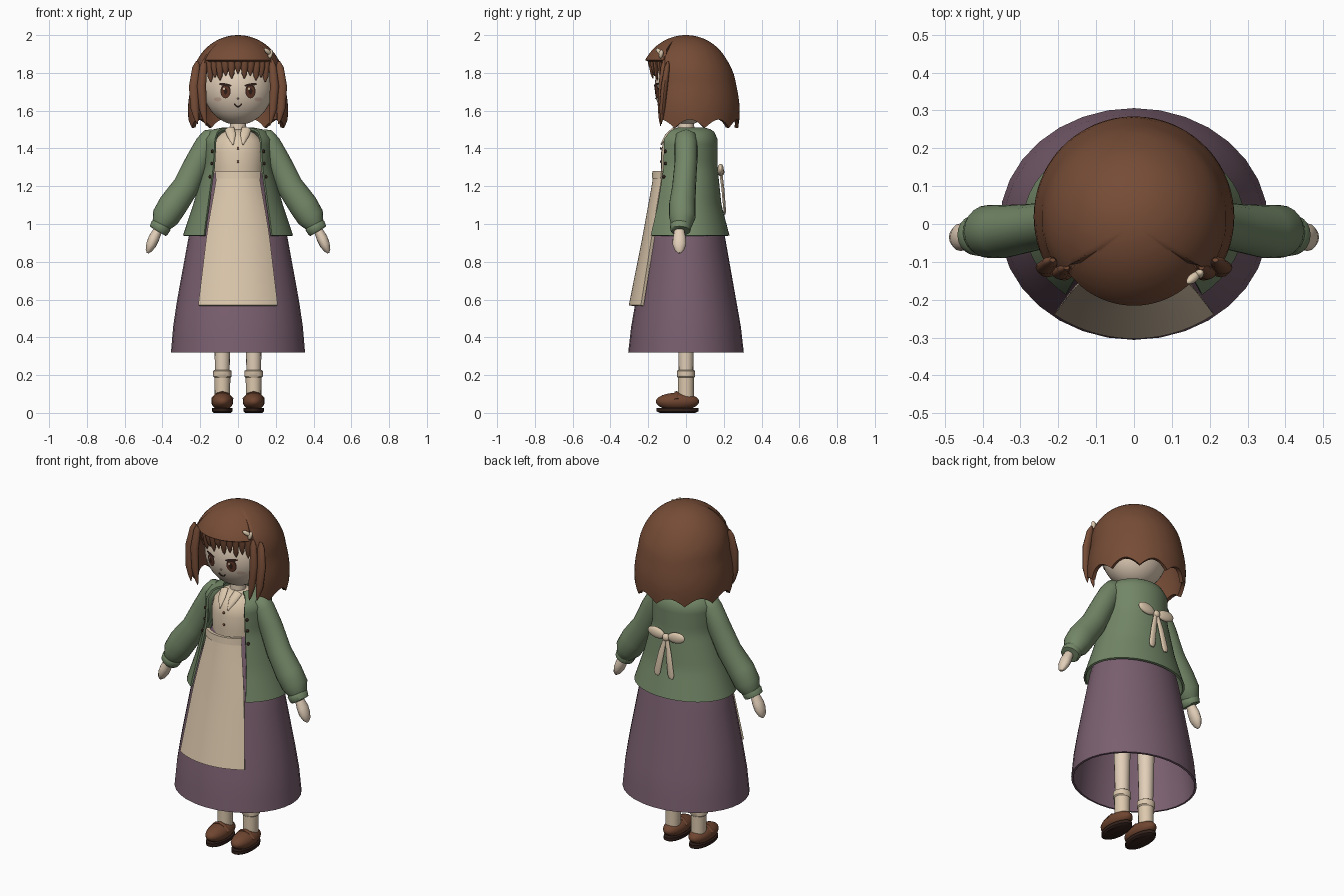
import bpy, bmesh, math
from mathutils import Vector, Euler

if "Cube" in bpy.data.objects:
    bpy.data.objects.remove(bpy.data.objects["Cube"])

MATS = {}
for mname, col in {
    "hair_brown": (.18, .072, .037), "skin": (.76, .62, .48), "cream": (.72, .58, .42),
    "jacket_green": (.17, .24, .135), "skirt_purple": (.195, .115, .16), "shoe_brown": (.16, .06, .03),
    "dark_brown": (.03, .014, .01), "eye_brown": (.12, .038, .02), "blush": (.62, .44, .34),
}.items():
    MATS[mname] = bpy.data.materials.new(mname)
    MATS[mname].diffuse_color = (*col, 1)


def finish(name, bm, mat):
    me = bpy.data.meshes.new(name)
    bm.to_mesh(me)
    bm.free()
    me.materials.append(MATS[mat])
    ob = bpy.data.objects.new(name, me)
    bpy.context.collection.objects.link(ob)
    return ob


def lerp(table, z):
    """Interpolate rows (z, values...) listed from high z to low z."""
    for a, b in zip(table, table[1:]):
        if z >= b[0]:
            t = min(1, (a[0] - z) / (a[0] - b[0]))
            t = max(0, t)
            return [p + (q - p) * t for p, q in zip(a[1:], b[1:])]
    return list(table[-1][1:])


def sheet(name, f, nu, nv, mat, thick, closed=False):
    """Curved cloth: f(u, v) with u running round the body and v running down."""
    bm = bmesh.new()
    cols = nu if closed else nu + 1
    g = [[bm.verts.new(f(u / nu, v / nv)) for v in range(nv + 1)] for u in range(cols)]
    for u in range(nu):
        a, b = g[u], g[(u + 1) % cols]
        for v in range(nv):
            bm.faces.new((a[v], a[v + 1], b[v + 1], b[v]))
    bmesh.ops.remove_doubles(bm, verts=bm.verts, dist=1e-5)
    ob = finish(name, bm, mat)
    m = ob.modifiers.new("thickness", 'SOLIDIFY')
    m.thickness, m.offset = thick, -1
    return ob


def tube(name, pts, mat, n=16):
    """Sweep of (x, y, z, half width, half depth along y)."""
    bm = bmesh.new()
    P = [Vector(p[:3]) for p in pts]
    rings = []
    for i, p in enumerate(pts):
        t = (P[min(i + 1, len(P) - 1)] - P[max(i - 1, 0)]).normalized()
        u = Vector((0, 1, 0))
        u = (u - t * u.dot(t)).normalized()
        w = t.cross(u)
        rings.append([bm.verts.new(P[i] + w * p[3] * math.cos(k * math.tau / n)
                                   + u * p[4] * math.sin(k * math.tau / n)) for k in range(n)])
    for a, b in zip(rings, rings[1:]):
        for k in range(n):
            bm.faces.new((a[k], a[(k + 1) % n], b[(k + 1) % n], b[k]))
    bm.faces.new(rings[0])
    bm.faces.new(rings[-1])
    bmesh.ops.recalc_face_normals(bm, faces=bm.faces)
    return finish(name, bm, mat)


def ball(name, loc, size, mat, rot=(0, 0, 0), seg=20):
    bm = bmesh.new()
    bmesh.ops.create_uvsphere(bm, u_segments=seg, v_segments=max(6, seg * 3 // 5), radius=1)
    ob = finish(name, bm, mat)
    ob.location, ob.scale, ob.rotation_euler = loc, size, Euler(rot)
    return ob


# ---- skirt ----
SKIRT = [(1.27, .145, .125), (1.1, .212, .17), (.94, .26, .205), (.6, .322, .265), (.46, .343, .29), (.32, .355, .306)]


def skirt(u, v):
    z = 1.27 - .95 * v
    rx, ry = lerp(SKIRT, z)
    a = u * math.tau
    return rx * math.sin(a), -ry * math.cos(a), z


sheet("skirt", skirt, 32, 14, "skirt_purple", .012, True)

# ---- apron, waistband and back bow ----
APRON = [(1.28, .168, .172, 43), (1.24, .17, .175, 42), (.94, .27, .229, 38), (.57, .342, .303, 38)]


def apron(top, bottom, grow):
    def f(u, v):
        z = top + (bottom - top) * v
        rx, ry, op = lerp(APRON, z)
        a = math.radians(op) * (2 * u - 1)
        return (rx + grow) * math.sin(a), -(ry + grow) * math.cos(a), z
    return f


sheet("apron", apron(1.25, .57, 0), 14, 10, "cream", .018)
sheet("apron_waistband", apron(1.28, 1.24, .006), 14, 1, "cream", .02)
ball("bow_knot", (0, .185, 1.275), (.022, .018, .022), "cream")
for s in (-1, 1):
    ball("bow_loop", (s * .065, .183, 1.287), (.055, .017, .031), "cream", (0, s * -.15, 0))
    tube("bow_tail", [(s * .006, .185, 1.27, .01, .008), (s * .025, .196, 1.18, .018, .008),
                      (s * .045, .205, 1.07, .021, .007), (s * .047, .205, 1.05, .012, .004)], "cream", 10)

# ---- jacket ----
JACKET = [(1.51, .085, .08, .09, 48), (1.497, .15, .13, .135, 45), (1.45, .183, .17, .157, 42), (1.3, .182, .185, .157, 46),
          (1.1, .238, .215, .178, 42), (.94, .292, .25, .22, 38)]


def jacket_at(a, z):
    rx, front, back, _ = lerp(JACKET, z)
    c = math.cos(a)
    return rx * math.sin(a), .01 - (front if c > 0 else back) * c, z


def jacket(u, v):
    z = lerp([(0, 1.51), (-.07, 1.497), (-.18, 1.45), (-1, .94)], -v)[0]
    op = math.radians(lerp(JACKET, z)[3])
    return jacket_at(op + u * (math.tau - 2 * op), z)


sheet("jacket", jacket, 40, 22, "jacket_green", .012)

# ---- blouse, neck and collar ----
tube("blouse", [(0, 0, 1.22, .138, .128), (0, 0, 1.3, .14, .132), (0, 0, 1.38, .145, .132),
                (0, 0, 1.44, .13, .12), (0, 0, 1.48, .09, .085), (0, 0, 1.5, .05, .05)], "cream", 28)
tube("neck", [(0, 0, 1.45, .045, .045), (0, 0, 1.6, .042, .042)], "skin")
for z in (1.4, 1.33):
    ball("blouse_button", (0, -.133, z), (.007, .005, .007), "shoe_brown", seg=10)
for s in (-1, 1):
    tube("collar", [(s * .045, -.06, 1.505, .025, .01), (s * .035, -.1, 1.47, .024, .01),
                    (s * .026, -.133, 1.42, .003, .004)], "cream", 10)
    for z in (1.385, 1.32, 1.25):
        p = jacket_at(s * math.radians(lerp(JACKET, z)[3] + 4), z)
        ball("jacket_button", p, (.009, .009, .009), "dark_brown", seg=10)

    # ---- sleeves and hands ----
    tube("sleeve", [(s * x, y, z, w, d) for x, y, z, w, d in (
        (.12, 0, 1.483, .025, .03), (.14, 0, 1.465, .05, .055), (.165, 0, 1.425, .06, .06), (.213, 0, 1.33, .066, .06),
        (.275, -.01, 1.2, .07, .063), (.345, -.02, 1.1, .077, .07), (.385, -.02, 1.035, .073, .07),
        (.405, -.025, .995, .052, .056), (.412, -.028, .98, .045, .046))], "jacket_green", 20)
    tube("cuff", [(s * .404, -.028, .998, .05, .053), (s * .408, -.028, .99, .055, .057),
                  (s * .42, -.03, .965, .052, .053), (s * .423, -.03, .96, .045, .046)], "jacket_green", 20)
    tube("hand", [(s * x, -.035, z, w, d) for x, z, w, d in (
        (.418, .98, .024, .026), (.43, .955, .025, .028), (.445, .925, .029, .035),
        (.46, .89, .027, .036), (.473, .86, .017, .024), (.479, .846, .005, .008))], "skin")

    # ---- legs, socks and shoes ----
    x = s * .083
    tube("leg", [(x, 0, .2, .038, .038), (x, 0, .4, .043, .043), (x, 0, .85, .055, .055)], "skin")
    tube("sock", [(x, 0, .06, .04, .043), (x, 0, .12, .041, .042), (x, 0, .2, .043, .043)], "cream")
    tube("sock_cuff", [(x, 0, .187, .043, .043), (x, 0, .193, .049, .048),
                       (x, 0, .222, .049, .048), (x, 0, .228, .04, .04)], "cream", 20)
    ball("shoe", (x, -.045, .06), (.058, .115, .047), "shoe_brown")
    tube("sole", [(x, -.045, 0, .045, .095), (x, -.045, .008, .054, .11), (x, -.045, .026, .054, .11)], "dark_brown", 24)
    tube("shoe_strap", [(x - .052, -.05, .07, .01, .012), (x - .03, -.05, .1, .006, .012), (x, -.05, .109, .006, .012),
                        (x + .03, -.05, .1, .006, .012), (x + .052, -.05, .07, .01, .012)], "shoe_brown", 10)

# ---- head and face ----
HX, HY, HZ, HC = .185, .166, .2, 1.725
ball("head", (0, 0, HC), (HX, HY, HZ), "skin", seg=36)


def face_y(x, z):
    return -HY * math.sqrt(max(.01, 1 - (x / HX) ** 2 - ((z - HC) / HZ) ** 2))


def plate(name, cx, cz, rx, rz, mat, lift, tilt=0):
    """Thin oval following the face."""
    bm = bmesh.new()
    rings = []
    for r in (.5, 1):
        ring = []
        for k in range(20):
            t = k * math.tau / 20
            dx, dz = rx * r * math.cos(t), rz * r * math.sin(t)
            x = cx + dx * math.cos(tilt) - dz * math.sin(tilt)
            z = cz + dx * math.sin(tilt) + dz * math.cos(tilt)
            ring.append(bm.verts.new((x, face_y(x, z) - lift, z)))
        rings.append(ring)
    bm.faces.new(rings[0])
    for k in range(20):
        j = (k + 1) % 20
        bm.faces.new((rings[0][k], rings[1][k], rings[1][j], rings[0][j]))
    return finish(name, bm, mat)


for s in (-1, 1):
    plate("eye_rim", s * .066, 1.703, .027, .038, "dark_brown", .003)
    plate("iris", s * .066, 1.7, .022, .032, "eye_brown", .005)
    plate("pupil", s * .066, 1.703, .01, .017, "dark_brown", .007)
    plate("eye_glint", s * .066 - .008, 1.716, .005, .006, "cream", .009)
    plate("upper_lash", s * .068, 1.737, .034, .008, "dark_brown", .006, s * .15)
    plate("cheek_blush", s * .107, 1.66, .02, .011, "blush", .003)
tube("mouth", [(x, face_y(x, z) - .002, z, .0035, .003) for x, z in
               ((-.02, 1.635), (-.011, 1.625), (0, 1.621), (.011, 1.625), (.02, 1.635))], "dark_brown", 8)
ball("nose", (0, face_y(0, 1.665), 1.665), (.006, .005, .005), "blush", seg=10)


# ---- hair cap with a scalloped hem and open face ----
def hair_radius(z):
    if z > 1.75:
        return .245 * math.sqrt(max(0, 1 - ((z - 1.75) / .25) ** 2))
    return .245 + .02 * math.sin(math.pi * (1.75 - z) / .3)


def hair(u, v):
    a = u * math.tau
    off = min(a, math.tau - a)
    low = 1.868 if off < math.radians(55) else 1.508 + .045 * abs(math.sin(5 * a))
    z = 2 - (2 - low) * v * v
    cy = lerp([(2, 0), (1.87, 0), (1.75, .018), (1.5, .02)], z)[0]
    r = hair_radius(z)
    return r * math.sin(a), cy - r * math.cos(a), z


sheet("hair_cap", hair, 100, 20, "hair_brown", .02, True)

# fringe strands across the forehead
for i in range(11):
    a = math.radians(-52 + 10.4 * i)
    x = math.sin(a)
    tip = 1.775 + (.02 if i % 2 else 0) - .03 * abs(x)
    tube("fringe_strand", [(.185 * x, -.19 * math.cos(a), 1.885, .021, .014),
                           (.187 * x, -.187 * math.cos(a), 1.84, .02, .013),
                           (.185 * x, -.182 * math.cos(a), tip + .025, .014, .009),
                           (.183 * x, -.178 * math.cos(a), tip, .002, .002)], "hair_brown", 10)

# long locks framing the face
for s in (-1, 1):
    for x0, x1, y0, y1, top, tip, w in ((.178, .168, -.115, -.135, 1.87, 1.52, .024),
                                        (.215, .215, -.095, -.13, 1.86, 1.53, .026)):
        pts = []
        for t, k in ((0, .3), (.1, .8), (.4, 1), (.75, .85), (.92, .45), (1, .08)):
            bulge = .02 * math.sin(math.pi * t)
            pts.append((s * (x0 + (x1 - x0) * t + bulge), y0 + (y1 - y0) * t - bulge * .3,
                        top + (tip - top) * t, w * k, .018 * k))
        tube("side_lock", pts, "hair_brown", 12)

# hair clip
ball("clip_petal", (.157, -.142, 1.913), (.027, .012, .012), "cream", (0, .6, .7), 14)
ball("clip_petal", (.172, -.132, 1.9), (.012, .012, .024), "cream", (0, .3, .7), 14)

# ---- freeze thickness and shade ----
bpy.ops.object.select_all(action='SELECT')
bpy.context.view_layer.objects.active = bpy.data.objects["skirt"]
bpy.ops.object.convert(target='MESH')
bpy.ops.object.shade_smooth_by_angle(angle=math.radians(40))

for m in bpy.data.materials:
    if m.users and not m.is_grease_pencil:
        m.use_nodes = True
        m.node_tree.nodes["Principled BSDF"].inputs["Base Color"].default_value = m.diffuse_color
